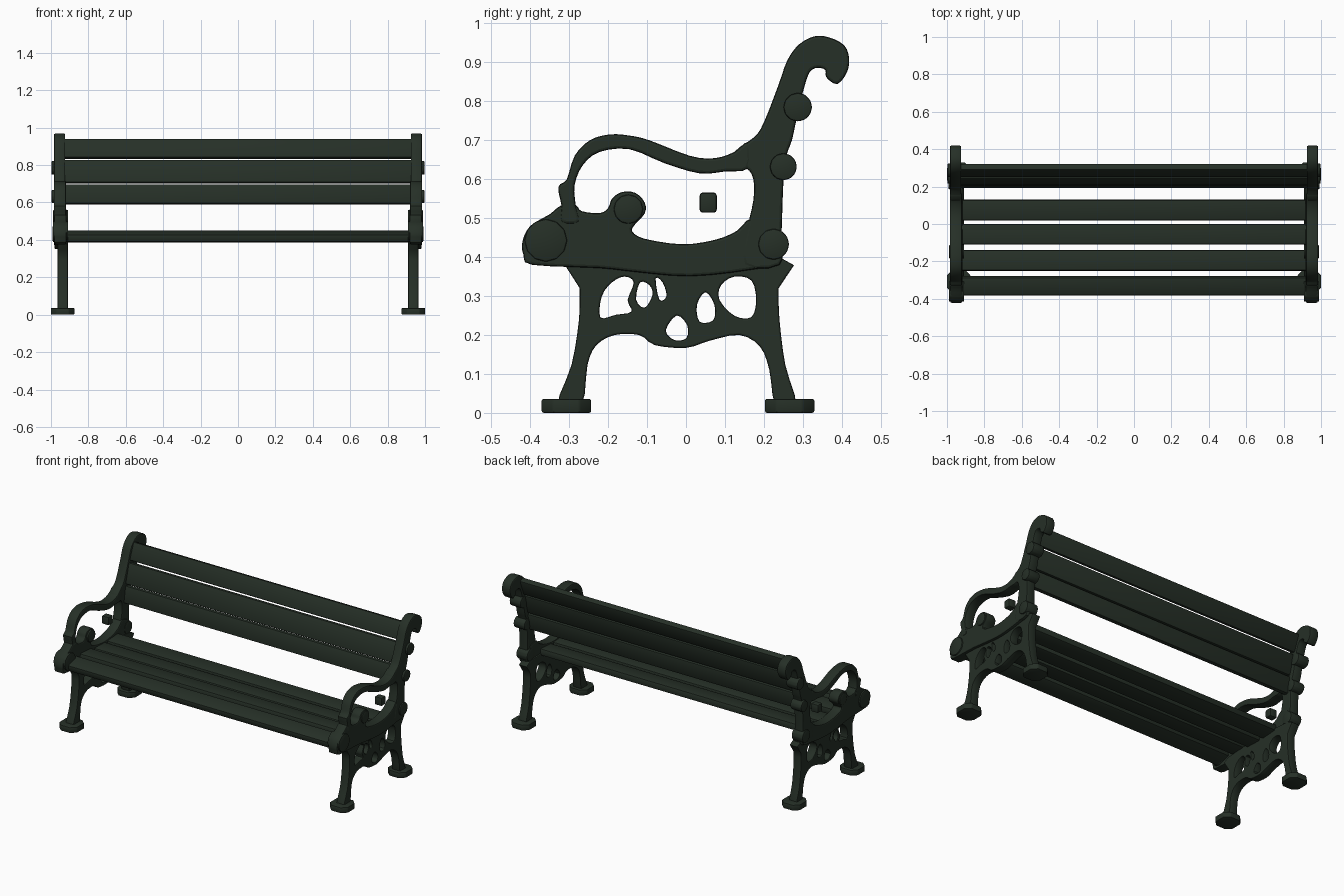
import bpy, bmesh, math
from mathutils import Matrix, Vector

if "Cube" in bpy.data.objects:
    bpy.data.objects.remove(bpy.data.objects["Cube"])

green = bpy.data.materials.new("dark green")
green.diffuse_color = (0.019, 0.029, 0.020, 1)
green.use_nodes = True
green.node_tree.nodes["Principled BSDF"].inputs["Base Color"].default_value = green.diffuse_color


def finish(ob, mirror=True, angle=35):
    """Colour, shade and optionally mirror a part across x = 0."""
    ob.data.materials.clear()
    ob.data.materials.append(green)
    bpy.ops.object.select_all(action='DESELECT')
    ob.select_set(True)
    bpy.context.view_layer.objects.active = ob
    bpy.ops.object.shade_smooth_by_angle(angle=math.radians(angle))
    if mirror:
        ob.modifiers.new("mirror", 'MIRROR')
    return ob


def smooth(pts, n=3):
    """Closed Catmull-Rom loop through the points."""
    p = [Vector(q) for q in pts]
    out = []
    for i in range(len(p)):
        a, b, c, d = (p[(i + k) % len(p)] for k in (-1, 0, 1, 2))
        for s in range(n):
            t = s / n
            out.append(0.5 * (2 * b + (c - a) * t + (2 * a - 5 * b + 4 * c - d) * t * t
                              + (3 * b - a - 3 * c + d) * t ** 3))
    return out


def plate(name, loops, x0, x1, bevel=0.007):
    """Cast plate: (y, z) outline plus holes, thick from x0 to x1, on both ends."""
    cu = bpy.data.curves.new(name, 'CURVE')
    cu.dimensions, cu.fill_mode = '2D', 'BOTH'
    for loop in loops:
        pts = smooth(loop)
        sp = cu.splines.new('POLY')
        sp.points.add(len(pts) - 1)
        for q, v in zip(sp.points, pts):
            q.co = (v.x, v.y, 0, 1)
        sp.use_cyclic_u = True
    cu.extrude = (x1 - x0) / 2 - bevel
    cu.bevel_depth, cu.bevel_resolution, cu.offset = bevel, 1, -bevel
    ob = bpy.data.objects.new(name, cu)
    bpy.context.collection.objects.link(ob)
    bpy.ops.object.select_all(action='DESELECT')
    ob.select_set(True)
    bpy.context.view_layer.objects.active = ob
    bpy.ops.object.convert(target='MESH')
    ob = bpy.context.view_layer.objects.active
    ob.data.transform(Matrix(((0, 0, 1, (x0 + x1) / 2), (1, 0, 0, 0), (0, 1, 0, 0), (0, 0, 0, 1))))
    return finish(ob)


def solid(name, bm, mirror=True, bevel=0.006):
    me = bpy.data.meshes.new(name)
    bmesh.ops.bevel(bm, geom=bm.edges[:], offset=bevel, segments=2, profile=0.5, affect='EDGES')
    bm.to_mesh(me)
    bm.free()
    ob = bpy.data.objects.new(name, me)
    bpy.context.collection.objects.link(ob)
    return finish(ob, mirror)


def box(name, centre, size, tilt=0, mirror=True, bevel=0.006):
    bm = bmesh.new()
    bmesh.ops.create_cube(bm, size=1, matrix=Matrix.Translation(centre)
                          @ Matrix.Rotation(math.radians(tilt), 4, 'X') @ Matrix.Diagonal((*size, 1)))
    return solid(name, bm, mirror, bevel)


def boss(name, y, z, r, x0, x1, sides=12):
    bm = bmesh.new()
    bmesh.ops.create_cone(bm, cap_ends=True, segments=sides, radius1=r, radius2=r, depth=x1 - x0,
                          matrix=Matrix.Translation(((x0 + x1) / 2, y, z)) @ Matrix.Rotation(math.pi / 2, 4, 'Y'))
    return solid(name, bm, True, 0.005)


# back post with curled top
plate("back_post", [[
    (.15, .38), (.24, .38), (.245, .45), (.25, .59), (.258, .66), (.272, .70), (.285, .76),
    (.30, .823), (.317, .874), (.338, .886), (.358, .88), (.36, .862), (.388, .844), (.413, .874),
    (.419, .91), (.406, .944), (.368, .964), (.33, .967), (.29, .946), (.26, .905), (.237, .841),
    (.2, .746), (.175, .708), (.124, .67), (.124, .63), (.155, .628), (.173, .6), (.173, .546), (.158, .474)]],
    .924, .984)

# curved armrest
plate("armrest", [[
    (.16, .695), (.124, .67), (.073, .654), (.01, .66), (-.094, .70), (-.145, .712), (-.196, .715),
    (-.247, .70), (-.286, .66), (-.306, .60), (-.328, .58), (-.32, .533), (-.32, .49), (-.275, .49),
    (-.283, .533), (-.286, .585), (-.265, .636), (-.222, .67), (-.145, .677), (-.055, .641),
    (.035, .615), (.1, .62), (.16, .628)]], .92, .985)

# seat side rail with inner scroll
plate("seat_rail", [[
    (-.42, .44), (-.40, .48), (-.35, .51), (-.32, .533), (-.283, .533), (-.268, .518), (-.222, .513),
    (-.20, .526), (-.19, .55), (-.165, .567), (-.13, .565), (-.106, .54), (-.106, .512), (-.13, .485),
    (-.138, .466), (-.106, .447), (-.01, .433), (.073, .444), (.13, .467), (.17, .50), (.24, .47),
    (.245, .39), (.163, .367), (.01, .351), (-.13, .362), (-.222, .372), (-.394, .38), (-.417, .405)]],
    .918, .982)

# legs joined by a pierced apron
plate("leg_frame", [
    [(-.273, .40), (-.273, .32), (-.275, .238), (-.294, .123), (-.33, .02), (-.268, .02), (-.253, .123),
     (-.23, .174), (-.183, .20), (-.12, .20), (-.08, .174), (0, .167), (.06, .185), (.137, .20),
     (.19, .17), (.214, .11), (.23, .02), (.283, .02), (.255, .123), (.24, .24), (.238, .32), (.24, .40)],
    [(-.216, .30), (-.19, .335), (-.158, .35), (-.134, .335), (-.15, .29), (-.14, .26), (-.18, .252), (-.22, .245)],
    [(-.118, .335), (-.094, .328), (-.086, .303), (-.106, .27), (-.128, .29)],
    [(-.078, .345), (-.06, .335), (-.05, .30), (-.068, .29)],
    [(-.024, .25), (.003, .225), (.001, .192), (-.03, .187), (-.052, .212)],
    [(.05, .31), (.073, .277), (.07, .238), (.035, .234), (.028, .277)],
    [(.09, .328), (.125, .35), (.168, .34), (.18, .29), (.168, .246), (.125, .249), (.086, .29)]],
    .91, .965, .005)

# raised strips crossing the apron
box("apron_strip", (.938, -.035, .32), (.045, .02, .075), 20)
box("apron_strip", (.938, .0, .32), (.045, .02, .075), -8)

# feet
for name, y in (("front_foot", -.307), ("back_foot", .266)):
    bm = bmesh.new()
    bmesh.ops.create_cube(bm, size=1, matrix=Matrix.Translation((.9375, y, .018))
                          @ Matrix.Diagonal((.125, .127, .036, 1)))
    upright = [e for e in bm.edges if abs((e.verts[0].co - e.verts[1].co).z) > .01]
    bmesh.ops.bevel(bm, geom=upright, offset=.03, segments=1, affect='EDGES')
    solid(name, bm, True, .005)

# fixing bosses and the small block under the armrest
boss("top_bolt", .287, .785, .037, .92, .997)
boss("middle_bolt", .25, .632, .035, .92, .997)
boss("rear_rail_bolt", .225, .433, .04, .915, .992)
boss("front_rail_bolt", -.36, .443, .055, .908, .99)
boss("scroll_boss", -.148, .523, .038, .908, .988)
box("arm_block", (.945, .057, .54), (.05, .044, .052), 0, True, .008)

# seat slats
for y, z, w, tilt in ((-.33, .42, .10, 14), (-.195, .425, .11, -3), (-.055, .408, .11, -2), (.075, .41, .11, 4)):
    box("seat_slat", (0, y, z), (1.88, w, .042), tilt, False, .009)

# back slats, given by lower and upper edge
for y0, z0, y1, z1 in ((.205, .592, .222, .695), (.222, .703, .256, .825), (.262, .835, .302, .935)):
    box("back_slat", (0, (y0 + y1) / 2 + .004, (z0 + z1) / 2),
        (1.88, .036, math.hypot(y1 - y0, z1 - z0)), -math.degrees(math.atan2(y1 - y0, z1 - z0)), False, .008)
